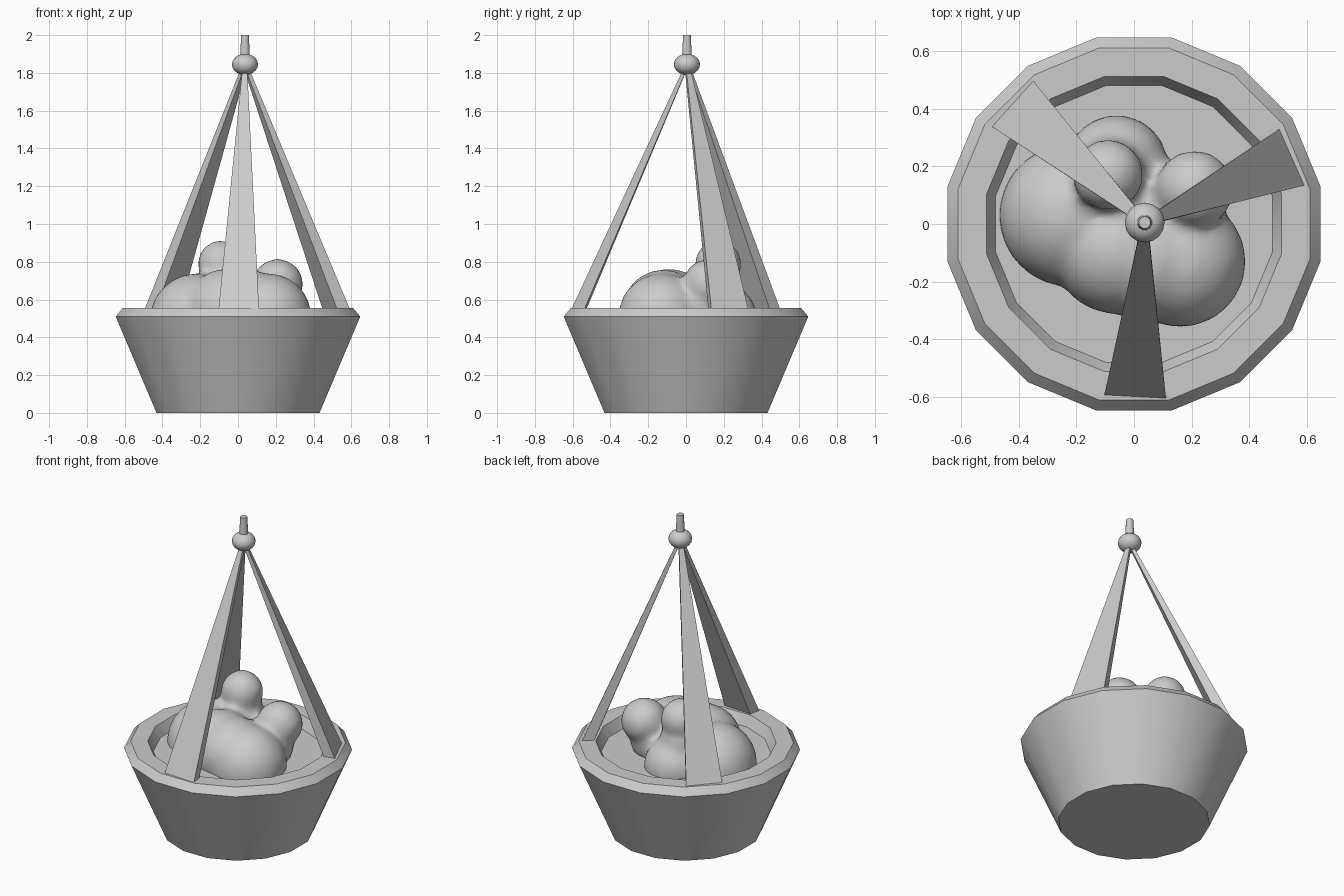
import bpy, bmesh, math
from mathutils import Vector

if "Cube" in bpy.data.objects:
    bpy.data.objects.remove(bpy.data.objects["Cube"])

HUB = Vector((0.037, 0.005, 1.845))


def finish(name, bm, angle=30):
    bmesh.ops.recalc_face_normals(bm, faces=bm.faces)
    me = bpy.data.meshes.new(name)
    bm.to_mesh(me)
    bm.free()
    ob = bpy.data.objects.new(name, me)
    bpy.context.collection.objects.link(ob)
    bpy.ops.object.select_all(action='DESELECT')
    ob.select_set(True)
    bpy.context.view_layer.objects.active = ob
    bpy.ops.object.shade_smooth_by_angle(angle=math.radians(angle))
    return ob


def lathe(name, profile, sides, centre=(0, 0), angle=30):
    """Stack of polygon rings (radius, z), capped at both ends."""
    bm = bmesh.new()
    rings = []
    for r, z in profile:
        ring = []
        for i in range(sides):
            a = 2 * math.pi * (i + 0.5) / sides
            ring.append(bm.verts.new((centre[0] + r * math.cos(a), centre[1] + r * math.sin(a), z)))
        rings.append(ring)
    for lo, hi in zip(rings, rings[1:]):
        for i in range(sides):
            j = (i + 1) % sides
            bm.faces.new((lo[i], lo[j], hi[j], hi[i]))
    bm.faces.new(rings[0])
    bm.faces.new(rings[-1])
    return finish(name, bm, angle)


# Pot with bevelled rim, short inner wall and soil surface
lathe("pot", [(0.44, 0), (0.66, 0.51), (0.622, 0.555), (0.522, 0.555), (0.49, 0.49)], 16)

# Three tapered hanging straps, from rim to hub
for name, x, y in (("front_strap", 0.004, -0.60),
                   ("right_strap", 0.548, 0.232),
                   ("back_strap", -0.422, 0.418)):
    foot = Vector((x, y, 0.55))
    top = Vector((HUB.x, HUB.y, 1.83))
    foot += (foot - top) * 0.03
    out = Vector((x - HUB.x, y - HUB.y, 0)).normalized()
    side = Vector((-out.y, out.x, 0))
    bm = bmesh.new()
    rings = []
    for p, w, t in ((foot, 0.11, 0.07), (top + out * 0.015, 0.012, 0.02)):
        rings.append([bm.verts.new(p + side * s - out * d)
                      for s, d in ((-w, 0), (w, 0), (w * 0.88, t), (-w * 0.88, t))])
    for i in range(4):
        j = (i + 1) % 4
        bm.faces.new((rings[0][i], rings[0][j], rings[1][j], rings[1][i]))
    bm.faces.new(rings[0])
    bm.faces.new(rings[1])
    finish(name, bm)

# Hub bead and stem
bm = bmesh.new()
bmesh.ops.create_uvsphere(bm, u_segments=16, v_segments=10, radius=1)
bmesh.ops.scale(bm, vec=(0.069, 0.069, 0.056), verts=bm.verts)
bmesh.ops.translate(bm, vec=HUB, verts=bm.verts)
finish("hub_bead", bm, 60)
lathe("hanging_stem", [(0.027, 1.88), (0.021, 2.0)], 12, (HUB.x, HUB.y), 40)

# Plant: overlapping lobes fused into one soft clump (x, y, z, radius)
lobes = [(-0.22, 0.03, 0.49, 0.25), (-0.06, -0.09, 0.54, 0.225),
         (0.05, -0.12, 0.54, 0.22), (0.16, -0.13, 0.51, 0.23),
         (-0.06, 0.20, 0.50, 0.18), (-0.09, 0.17, 0.66, 0.13),
         (-0.09, 0.17, 0.79, 0.125), (0.21, 0.12, 0.68, 0.137),
         (0.16, 0.06, 0.56, 0.16)]
bm = bmesh.new()
for x, y, z, r in lobes:
    new = bmesh.ops.create_icosphere(bm, subdivisions=3, radius=r)["verts"]
    bmesh.ops.translate(bm, vec=(x, y, z), verts=new)
plant = finish("plant_clump", bm, 60)
rm = plant.modifiers.new("fuse", 'REMESH')
rm.mode = 'VOXEL'
rm.voxel_size = 0.022
rm.use_smooth_shade = True
sm = plant.modifiers.new("soften", 'SMOOTH')
sm.factor = 0.5
sm.iterations = 8
# Trim the hidden underside at soil level
bpy.context.view_layer.update()
dg = bpy.context.evaluated_depsgraph_get()
baked = bpy.data.meshes.new_from_object(plant.evaluated_get(dg))
plant.modifiers.clear()
plant.data = baked
bm = bmesh.new()
bm.from_mesh(baked)
bmesh.ops.bisect_plane(bm, geom=bm.verts[:] + bm.edges[:] + bm.faces[:],
                       plane_co=(0, 0, 0.48), plane_no=(0, 0, 1), clear_inner=True)
bm.to_mesh(baked)
bm.free()
